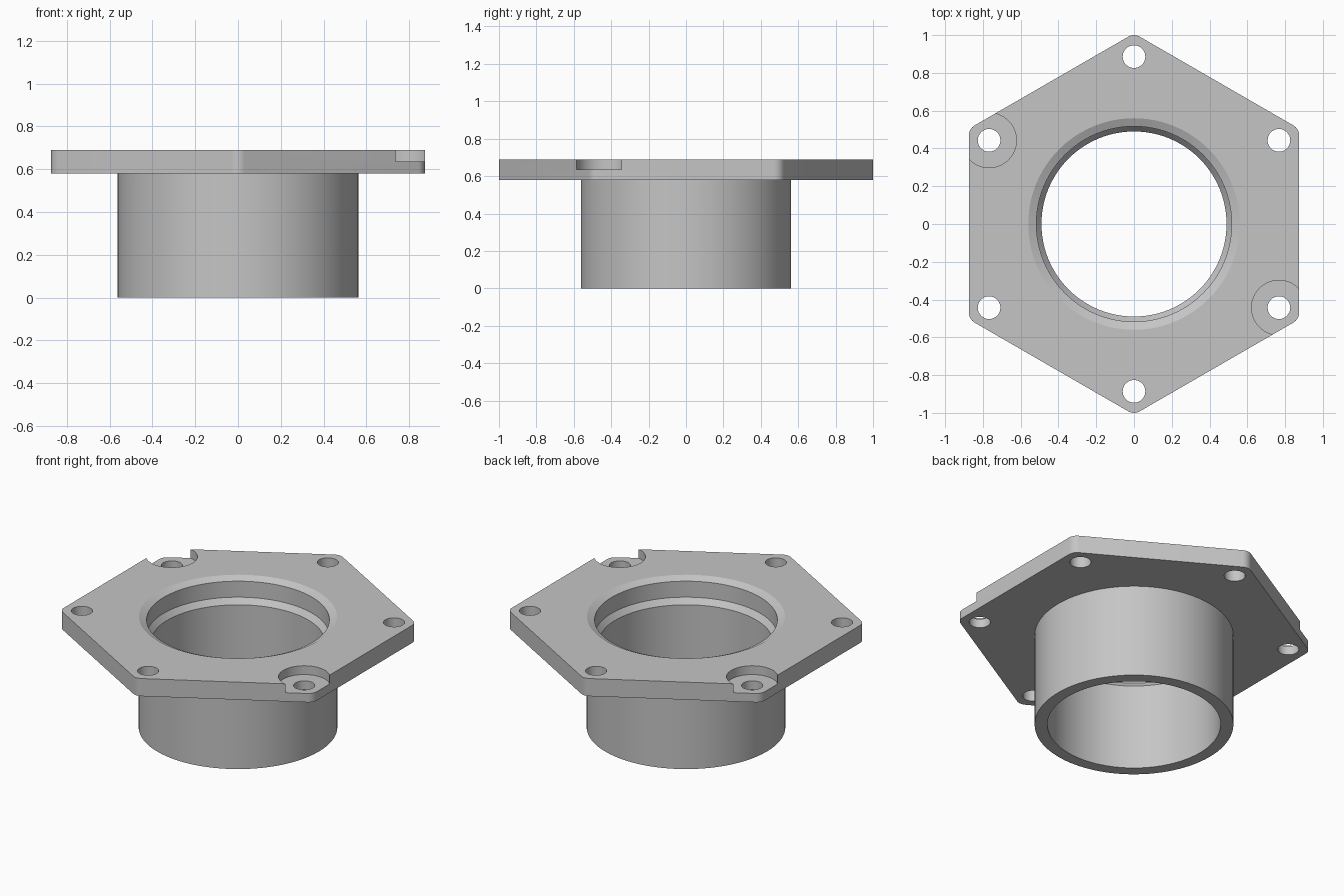
import bpy
import bmesh
import math
from mathutils import Vector

if "Cube" in bpy.data.objects:
    bpy.data.objects.remove(bpy.data.objects["Cube"], do_unlink=True)

TOP, FLANGE_BOTTOM = 0.69, 0.58
TUBE_R, BORE_R = 0.562, 0.49
APOTHEM, CORNER_R = 0.874, 0.06
BOLT_CIRCLE, BOLT_R = 0.886, 0.06
SPOT_R, SPOT_Z = 0.145, 0.635

steel = bpy.data.materials.new("grey metal")
steel.use_nodes = True
colour = (0.56, 0.56, 0.56, 1)
steel.diffuse_color = colour
steel.node_tree.nodes["Principled BSDF"].inputs["Base Color"].default_value = colour


def make_object(name, bm):
    bmesh.ops.recalc_face_normals(bm, faces=bm.faces)
    mesh = bpy.data.meshes.new(name)
    bm.to_mesh(mesh)
    bm.free()
    mesh.materials.append(steel)
    obj = bpy.data.objects.new(name, mesh)
    bpy.context.collection.objects.link(obj)
    return obj


def lathe(name, profile, segments, centre=(0, 0)):
    """Closed solid of revolution from (radius, height) pairs."""
    bm = bmesh.new()
    rings = []
    for r, z in profile:
        angles = [math.tau * i / segments for i in range(segments)]
        rings.append([bm.verts.new((centre[0] + r * math.cos(a),
                                    centre[1] + r * math.sin(a), z)) for a in angles])
    for low, high in zip(rings, rings[1:]):
        for i in range(segments):
            j = (i + 1) % segments
            bm.faces.new((low[i], low[j], high[j], high[i]))
    bm.faces.new(rings[0][::-1])
    bm.faces.new(rings[-1])
    return make_object(name, bm)


def boolean(target, tool, operation):
    mod = target.modifiers.new(tool.name, 'BOOLEAN')
    mod.object, mod.operation, mod.solver = tool, operation, 'EXACT'
    tool.hide_render = True
    bpy.context.view_layer.objects.active = target
    bpy.ops.object.modifier_apply(modifier=mod.name)
    bpy.data.objects.remove(tool, do_unlink=True)


# Hexagonal flange with rounded corners, one corner on each end of y
bm = bmesh.new()
outline = []
reach = (APOTHEM - CORNER_R) / math.cos(math.pi / 6)
for k in range(6):
    a = math.pi / 2 + k * math.pi / 3
    for s in range(9):
        b = a + math.radians(-30 + 60 * s / 8)
        outline.append(bm.verts.new((reach * math.cos(a) + CORNER_R * math.cos(b),
                                     reach * math.sin(a) + CORNER_R * math.sin(b),
                                     FLANGE_BOTTOM)))
base = bm.faces.new(outline)
extruded = bmesh.ops.extrude_face_region(bm, geom=[base])
bmesh.ops.translate(bm, vec=Vector((0, 0, TOP - FLANGE_BOTTOM)),
                    verts=[v for v in extruded["geom"] if isinstance(v, bmesh.types.BMVert)])
body = make_object("flanged_sleeve", bm)

# Tube below the flange
tube = lathe("tube", [(TUBE_R, 0), (TUBE_R, 0.64)], 96)
boolean(body, tube, 'UNION')

# Bore with a sloped seat, wider upper section and chamfered mouth
bore = lathe("bore_cutter", [(BORE_R, -0.1), (BORE_R, 0.535), (0.517, 0.57),
                             (0.517, TOP - 0.02), (0.56, TOP), (0.56, TOP + 0.1)], 96)
boolean(body, bore, 'DIFFERENCE')

# Bolt holes, two opposite ones with a recessed seat
for k in range(6):
    a = math.pi / 2 + k * math.pi / 3
    spot = (BOLT_CIRCLE * math.cos(a), BOLT_CIRCLE * math.sin(a))
    hole = lathe("bolt_hole_cutter", [(BOLT_R, 0.5), (BOLT_R, 0.8)], 32, spot)
    boolean(body, hole, 'DIFFERENCE')
    if k in (1, 4):
        seat = lathe("recess_cutter", [(SPOT_R, SPOT_Z), (SPOT_R, 0.8)], 64, spot)
        boolean(body, seat, 'DIFFERENCE')

# Smooth round walls with crisp edges
bpy.ops.object.select_all(action='DESELECT')
body.select_set(True)
bpy.context.view_layer.objects.active = body
bpy.ops.object.shade_smooth_by_angle(angle=math.radians(20))
